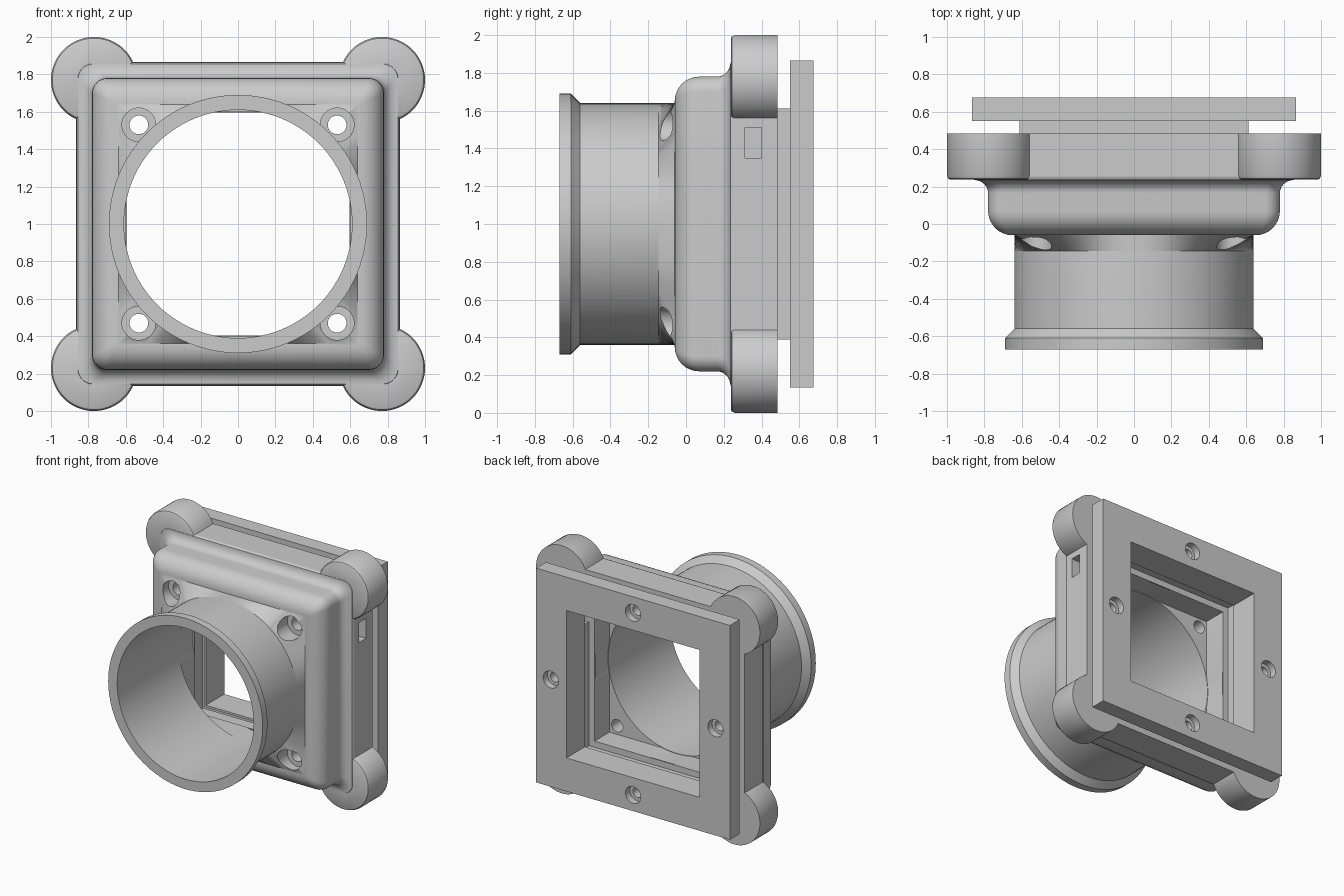
import bpy, bmesh
from math import cos, sin, pi, radians

if "Cube" in bpy.data.objects:
    bpy.data.objects.remove(bpy.data.objects["Cube"])

ZC = 1.0  # height of the tube axis


def circle(r, n=96):
    return [(r * cos(2 * pi * i / n), r * sin(2 * pi * i / n)) for i in range(n)]


def square(h):
    return [(h, h), (-h, h), (-h, -h), (h, -h)]


def polar_square(h, n=96):
    return [(x * h / max(abs(x), abs(z)), z * h / max(abs(x), abs(z))) for x, z in circle(1, n)]


def round_square(h, r, n=8):
    pts = []
    for k, (sx, sz) in enumerate(((1, 1), (-1, 1), (-1, -1), (1, -1))):
        for i in range(n + 1):
            a = (k + i / n) * pi / 2
            pts.append((sx * (h - r) + r * cos(a), sz * (h - r) + r * sin(a)))
    return pts


def loft(name, sections, x=0, z=0, closed=False):
    """Skin outlines along y; cap the ends, or join last to first if closed."""
    bm = bmesh.new()
    rings = [[bm.verts.new((px + x, y, pz + z + ZC)) for px, pz in pts] for y, pts in sections]
    pairs = list(zip(rings, rings[1:]))
    if closed:
        pairs.append((rings[-1], rings[0]))
    else:
        bm.faces.new(rings[0])
        bm.faces.new(rings[-1])
    for a, b in pairs:
        for i in range(len(a)):
            j = (i + 1) % len(a)
            bm.faces.new((a[i], a[j], b[j], b[i]))
    bmesh.ops.recalc_face_normals(bm, faces=bm.faces)
    me = bpy.data.meshes.new(name)
    bm.to_mesh(me)
    bm.free()
    ob = bpy.data.objects.new(name, me)
    bpy.context.collection.objects.link(ob)
    return ob


def activate(ob):
    bpy.ops.object.select_all(action='DESELECT')
    ob.select_set(True)
    bpy.context.view_layer.objects.active = ob


def combine(ob, other, op):
    activate(ob)
    m = ob.modifiers.new(op.lower(), 'BOOLEAN')
    m.operation, m.solver, m.object = op, 'EXACT', other
    bpy.ops.object.modifier_apply(modifier=m.name)
    bpy.data.objects.remove(other, do_unlink=True)


def cut(ob, y0, y1, pts, x=0, z=0):
    combine(ob, loft("cutter", [(y0, pts), (y1, pts)], x, z), 'DIFFERENCE')


def smooth(ob):
    activate(ob)
    bpy.ops.object.shade_smooth_by_angle(angle=radians(30))


CORNERS = [(sx, sz) for sx in (-1, 1) for sz in (-1, 1)]

# Housing: rounded front edge, straight side, concave flare into the rim
N = 8
sections = []
for i in range(N + 1):
    a = i / N * pi / 2
    h = 0.65 + 0.13 * sin(a)
    sections.append((0.07 - 0.13 * cos(a), round_square(h, 0.01 + 0.07 * sin(a))))
for i in range(N + 1):
    a = i / N * pi / 2
    sections.append((0.165 + 0.07 * sin(a), round_square(0.855 - 0.075 * cos(a), 0.08)))
sections += [(0.25, round_square(0.863, 0.08)), (0.485, round_square(0.863, 0.08))]
housing = loft("housing", sections)

# Corner lobes with a softened front edge
for sx, sz in CORNERS:
    lobe = loft("lobe", [(0.237, circle(0.212, 64)), (0.243, circle(0.223, 64)),
                         (0.257, circle(0.23, 64)), (0.485, circle(0.23, 64))],
                0.77 * sx, 0.77 * sz)
    combine(housing, lobe, 'UNION')

# Square-to-round gusset between the housing front and the tube
gusset = loft("gusset", [(-0.03, polar_square(0.64)), (-0.06, polar_square(0.64)),
                         (-0.145, circle(0.64))])
combine(housing, gusset, 'UNION')

# Bore, stepped square cavity, side slot
cut(housing, -0.3, 0.3, circle(0.614))
cut(housing, 0.12, 0.6, square(0.6))
cut(housing, 0.31, 0.6, square(0.65))
slot = [(0.55, -0.08), (0.95, -0.08), (0.95, 0.08), (0.55, 0.08)]
cut(housing, 0.312, 0.40, slot, 0, 0.43)

# Counterbored screw holes in the front corners
for sx, sz in CORNERS:
    cut(housing, -0.3, 0.0, circle(0.09, 40), 0.53 * sx, 0.53 * sz)
    cut(housing, -0.1, 0.3, circle(0.05, 32), 0.53 * sx, 0.53 * sz)
smooth(housing)

# Flanged tube, a closed ring profile
profile = [(0.12, 0.61), (0.12, 0.63), (-0.06, 0.64), (-0.56, 0.64), (-0.61, 0.69),
           (-0.67, 0.69), (-0.67, 0.61)]
tube = loft("flanged_tube", [(y, circle(r)) for y, r in profile], closed=True)
smooth(tube)

# Back cover: square plate and shallow lip around a square opening
cover = loft("back_cover", [(y, square(h)) for y, h in (
    (0.44, 0.595), (0.44, 0.612), (0.55, 0.612), (0.55, 0.865),
    (0.675, 0.865), (0.675, 0.595))], closed=True)
for x, z in ((0.735, 0), (-0.735, 0), (0, 0.735), (0, -0.735)):
    cut(cover, 0.62, 0.8, circle(0.068, 40), x, z)
    cut(cover, 0.5, 0.7, circle(0.04, 32), x, z)
smooth(cover)
